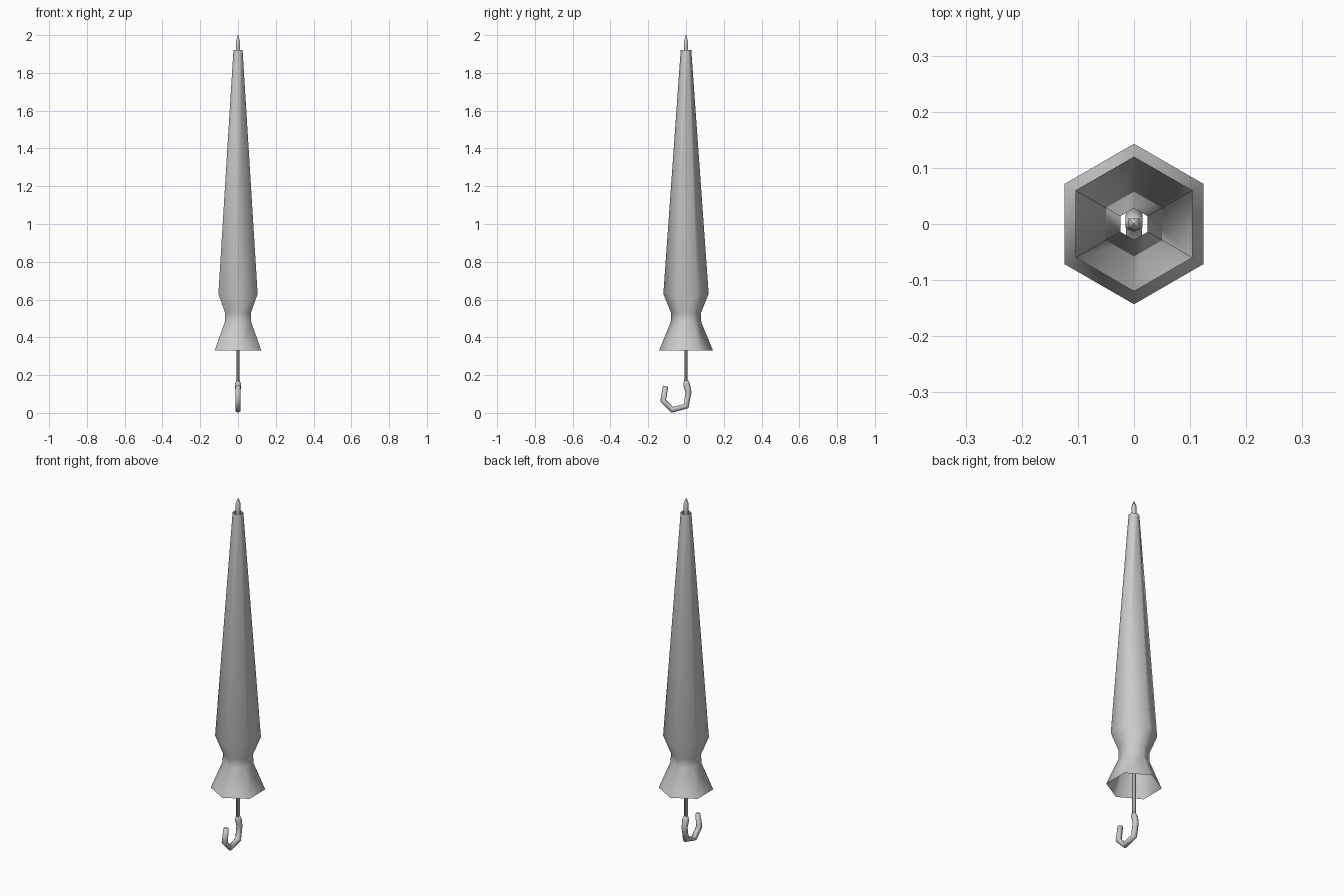
import bpy, bmesh
from math import pi, cos, sin
from mathutils import Vector

cube = bpy.data.objects.get("Cube")
if cube:
    bpy.data.objects.remove(cube)

grey = bpy.data.materials.new("plain_grey")
grey.use_nodes = True
colour = (0.6, 0.6, 0.6, 1)
grey.diffuse_color = colour
grey.node_tree.nodes["Principled BSDF"].inputs["Base Color"].default_value = colour


def sweep(name, path, radii, sides, turn, caps=True):
    """Skin a polygon section along a path in the y-z plane."""
    bm = bmesh.new()
    pts = [Vector((0, y, z)) for y, z in path]
    side = Vector((1, 0, 0))
    rings = []
    for i, (p, r) in enumerate(zip(pts, radii)):
        tangent = (pts[min(i + 1, len(pts) - 1)] - pts[max(i - 1, 0)]).normalized()
        up = tangent.cross(side)
        angles = [turn + 2 * pi * k / sides for k in range(sides)]
        rings.append([bm.verts.new(p + r * (cos(a) * side + sin(a) * up)) for a in angles])
    for a, b in zip(rings, rings[1:]):
        for k in range(sides):
            n = (k + 1) % sides
            bm.faces.new((a[k], a[n], b[n], b[k]))
    if caps:
        bm.faces.new(rings[0][::-1])
        bm.faces.new(rings[-1])
        bmesh.ops.recalc_face_normals(bm, faces=bm.faces)
    mesh = bpy.data.meshes.new(name)
    bm.to_mesh(mesh)
    bm.free()
    mesh.materials.append(grey)
    mesh.shade_smooth()
    obj = bpy.data.objects.new(name, mesh)
    bpy.context.collection.objects.link(obj)
    return obj


# Folded cloth: open hexagonal shell with a tied waist and flared hem
profile = [(0.143, 0.33), (0.081, 0.48), (0.079, 0.53), (0.12, 0.63), (0.028, 1.92)]
sweep("folded_canopy", [(0, z) for r, z in profile], [r for r, z in profile],
      6, pi / 2, caps=False)

# Square shaft running through the cloth to a pointed tip
shaft = [(0.011, 0.15), (0.011, 1.9), (0.014, 1.93), (0.014, 1.97), (0.002, 2.0)]
sweep("shaft_and_tip", [(0, z) for r, z in shaft], [r for r, z in shaft], 4, pi / 4)

# Hooked handle curling toward the front
hook = [(0, 0.172), (0.003, 0.15), (0.013, 0.11), (0.001, 0.036),
        (-0.073, 0.016), (-0.121, 0.065), (-0.108, 0.142)]
sweep("hook_handle", hook, [0.011, 0.018] + [0.016] * 4 + [0.014], 6, pi / 6)
